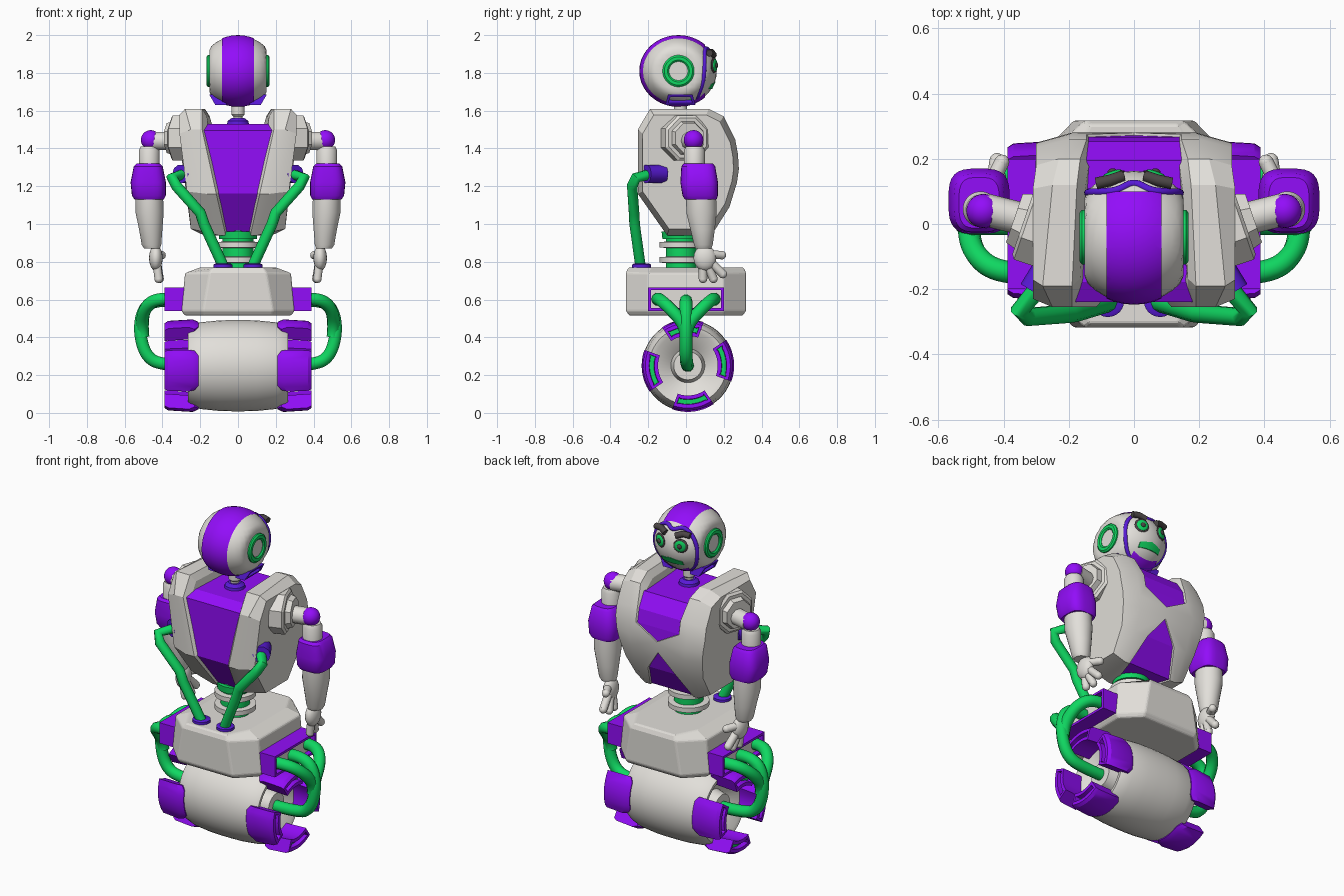
import bpy, bmesh, math
from mathutils import Vector, Matrix
from math import sin, cos, pi, radians, sqrt

if "Cube" in bpy.data.objects:
    bpy.data.objects.remove(bpy.data.objects["Cube"])


def material(name, c):
    m = bpy.data.materials.new(name)
    m.diffuse_color = (*c, 1)
    m.use_nodes = True
    m.node_tree.nodes["Principled BSDF"].inputs["Base Color"].default_value = m.diffuse_color
    return m


WHITE = material("warm_white", (0.76, 0.74, 0.70))
PURPLE = material("purple", (0.29, 0.004, 0.95))
VIOLET = material("violet_trim", (0.1, 0.01, 0.68))
GREEN = material("green", (0.005, 0.68, 0.12))
DARK = material("dark", (0.07, 0.06, 0.06))


def finish(name, bm, mats=None, smooth=35, bevel=0):
    bmesh.ops.recalc_face_normals(bm, faces=bm.faces)
    me = bpy.data.meshes.new(name)
    bm.to_mesh(me)
    bm.free()
    ob = bpy.data.objects.new(name, me)
    bpy.context.collection.objects.link(ob)
    for m in (mats if isinstance(mats, tuple) else (mats,)):
        me.materials.append(m or WHITE)
    if bevel:
        b = ob.modifiers.new("bevel", 'BEVEL')
        b.width, b.segments, b.limit_method = bevel, 2, 'ANGLE'
    if smooth:
        bpy.ops.object.select_all(action='DESELECT')
        ob.select_set(True)
        bpy.context.view_layer.objects.active = ob
        bpy.ops.object.shade_smooth_by_angle(angle=radians(smooth))
    return ob


def loft(name, rings, mats=None, s=1, smooth=35, bevel=0, recess=None):
    """Skin closed rings of points; recess = test picking faces to sink in, with second material."""
    bm = bmesh.new()
    vs = [[bm.verts.new((p[0] * s, p[1], p[2])) for p in r] for r in rings]
    n = len(vs[0])
    for a, b in zip(vs, vs[1:]):
        for i in range(n):
            bm.faces.new((a[i], a[(i + 1) % n], b[(i + 1) % n], b[i]))
    bm.faces.new(vs[0])
    bm.faces.new(vs[-1])
    if recess:
        bmesh.ops.recalc_face_normals(bm, faces=bm.faces)
        sel = [f for f in bm.faces if recess(f)]
        bmesh.ops.inset_region(bm, faces=sel, thickness=0.02, depth=0)
        bmesh.ops.inset_region(bm, faces=sel, thickness=0.002, depth=-0.03)
        for f in sel:
            f.material_index = 1
    return finish(name, bm, mats, smooth, bevel)


def ring(c, rx, ry, n=24, axis='z', power=1):
    out = []
    for i in range(n):
        a = 2 * pi * (i + 0.5) / n
        u, v = [math.copysign(abs(t) ** power, t) for t in (cos(a), sin(a))]
        d = (u * rx, v * ry, 0) if axis == 'z' else (0, u * rx, v * ry)
        out.append(Vector(c) + Vector(d))
    return out


def lathe(name, prof, c, mats=None, s=1, axis='z', n=32, **k):
    """prof: (distance along axis, radius)."""
    off = (lambda h: (0, 0, h)) if axis == 'z' else (lambda h: (h, 0, 0))
    return loft(name, [ring(Vector(c) + Vector(off(h)), r, r, n, axis) for h, r in prof], mats, s, **k)


def ball(name, c, r, mats=None, s=1, rot=None, cut=(), clamp=None, n=32):
    bm = bmesh.new()
    bmesh.ops.create_uvsphere(bm, u_segments=n, v_segments=n // 2, radius=1)
    bmesh.ops.scale(bm, vec=r, verts=bm.verts)
    if rot:
        bmesh.ops.rotate(bm, matrix=rot, verts=bm.verts)
    bmesh.ops.translate(bm, vec=(c[0] * s, c[1], c[2]), verts=bm.verts)
    for co, no in cut:
        bmesh.ops.bisect_plane(bm, geom=bm.verts[:] + bm.edges[:] + bm.faces[:],
                               plane_co=co, plane_no=no, clear_outer=True)
    if clamp:
        for v in bm.verts:
            v.co.x = max(-clamp, min(clamp, v.co.x))
    return finish(name, bm, mats)


def tube(name, pts, r, mats=None, s=1, nurbs=False, cyclic=False):
    cu = bpy.data.curves.new(name, 'CURVE')
    cu.dimensions, cu.bevel_depth, cu.bevel_resolution, cu.use_fill_caps = '3D', r, 3, True
    sp = cu.splines.new('NURBS' if nurbs else 'POLY')
    sp.points.add(len(pts) - 1)
    for p, q in zip(sp.points, pts):
        p.co = (q[0] * s, q[1], q[2], 1)
    sp.use_cyclic_u = cyclic
    if nurbs:
        sp.order_u, sp.use_endpoint_u, sp.resolution_u = 3, not cyclic, 6
    tmp = bpy.data.objects.new(name + "_path", cu)
    bpy.context.collection.objects.link(tmp)
    bpy.context.view_layer.update()
    bm = bmesh.new()
    bm.from_mesh(bpy.data.meshes.new_from_object(tmp.evaluated_get(bpy.context.evaluated_depsgraph_get())))
    bpy.data.objects.remove(tmp)
    return finish(name, bm, mats, 50)


# Head
HC, HR = (0, -0.04, 1.81), (0.2, 0.203, 0.186)


def on_face(x, z, lift=0.0):
    t = 1 - (x / HR[0]) ** 2 - ((z - HC[2]) / HR[2]) ** 2
    return (x, HC[1] + HR[1] * sqrt(max(t, 0)) + lift, z)


ball("head", HC, HR, clamp=0.152, n=40)
ball("head_stripe", HC, [r * 1.022 for r in HR], PURPLE, n=40,
     cut=[((0.085, 0, 0), (1, 0, 0)), ((-0.085, 0, 0), (-1, 0, 0)), ((0, 0.1, 0), (0, 1, 0))])
half = [(0.05, 1.935), (0.1, 1.91), (0.141, 1.85), (0.141, 1.76), (0.1, 1.68)]
loop = [(0, 1.91)] + half + [(0, 1.64)] + [(-x, z) for x, z in reversed(half)]
tube("face_trim", [on_face(x, z) for x, z in loop], 0.012, VIOLET, nurbs=True, cyclic=True)
loft("mouth", [[on_face(x, z, l) for z, l in ((1.715, -0.02), (1.715, 0.004), (1.755 - abs(x) * .2, 0.004),
     (1.755 - abs(x) * .2, -0.02))] for x in (-0.07, -0.035, 0, 0.035, 0.07)], GREEN)
lathe("neck", [(1.5, 0.025), (1.57, 0.025), (1.58, 0.035), (1.66, 0.035)], (0, -0.03, 0))
lathe("neck_collar", [(1.52, 0.06), (1.545, 0.055), (1.56, 0.035)], (0, -0.03, 0), VIOLET)

# Torso side outline: y, z, inner edge x, outer band x, side x
torso = [(-0.10, 0.94, 0.04, 0.10, 0.25), (-0.255, 1.16, 0.09, 0.17, 0.27), (-0.255, 1.50, 0.165, 0.25, 0.31),
         (-0.19, 1.61, 0.165, 0.28, 0.31), (0.12, 1.61, 0.15, 0.25, 0.31), (0.20, 1.57, 0.14, 0.23, 0.30),
         (0.26, 1.45, 0.12, 0.20, 0.30), (0.275, 1.37, 0.12, 0.20, 0.30), (0.28, 1.29, 0, 0.19, 0.29),
         (0.27, 1.22, 0, 0.18, 0.28), (0.23, 1.09, 0.07, 0.18, 0.26), (0.135, 0.94, 0.12, 0.18, 0.25)]


def core(k, y, z):
    return (k, y * (0.94 if y < 0 else 0.97), min(1.28 + (z - 1.28) * 0.98, 1.53))


loft("torso_core", [[core(e * (i + 0.03), y, z) for y, z, i, o, w in torso] for e in (-1, 1)], PURPLE, smooth=0)
lathe("waist", [(0.75, 0.082), (0.98, 0.082)], (0, -0.025, 0), GREEN)
lathe("waist_top", [(0.92, 0.1), (0.96, 0.105)], (0, -0.025, 0), GREEN)
for z in (0.81, 0.89):
    lathe("waist_ring", [(z - 0.017, 0.08), (z - 0.014, 0.115), (z + 0.014, 0.115), (z + 0.017, 0.08)], (0, -0.025, 0))


# Pelvis
def octagon(z, xf, xs, yf, ys):
    q = [(xf, -yf), (xs, -ys), (xs, ys), (xf, yf)]
    return [(x, y, z) for x, y in q + [(-x, -y) for x, y in q]]


loft("pelvis", [octagon(0.515, 0.18, 0.28, 0.30, 0.2), octagon(0.54, 0.185, 0.3, 0.318, 0.2),
                octagon(0.74, 0.15, 0.28, 0.318, 0.2), octagon(0.77, 0.135, 0.2, 0.305, 0.18)], smooth=0, bevel=0.008)

# Roller wheel
WC = (0, 0.01, 0.25)
side = [(0.25, 0.075), (0.19, 0.09), (0.26, 0.18), (0.265, 0.205), (0.25, 0.214), (0.2, 0.23), (0.1, 0.24), (0.03, 0.242)]
lathe("roller", [(-x, r) for x, r in side] + [(x, r) for x, r in reversed(side)], WC, axis='x', n=48)

for s, tag in ((1, "right_"), (-1, "left_")):
    # Head sides and face
    lathe(tag + "ear_ring", [(0.12, 0.05), (0.16, 0.05), (0.167, 0.058), (0.167, 0.075), (0.16, 0.084), (0.12, 0.084)],
          HC, GREEN, s, 'x')
    lathe(tag + "ear_disc", [(0.13, 0.052), (0.157, 0.052)], HC, None, s, 'x')
    loft(tag + "jaw_plate", [[(x, -0.03 + e * w, z) for x, z, w in ((0.06, 1.63, 0.08), (0.12, 1.63, 0.08),
         (0.152, 1.685, 0.065), (0.06, 1.685, 0.065))] for e in (-1, 1)], (VIOLET, GREEN), s, 0,
         recess=lambda f: abs(f.normal.x) > 0.7 and abs(f.calc_center_median().x) > 0.1)
    tilt = Matrix.Rotation(-s * 0.35, 3, 'Z')
    for nm, r, lift, m in (("eye_socket", 0.042, 0, DARK), ("eye", 0.033, 0.005, GREEN), ("pupil", 0.014, 0.013, DARK)):
        ball(tag + nm, on_face(0.068, 1.84, lift), (r, 0.009, r), m, s, tilt, n=20)
    tube(tag + "brow", [on_face(x, z, l) for x, z, l in ((0.035, 1.893, 0.008), (0.075, 1.91, 0.02), (0.115, 1.905, 0.035))],
         0.018, DARK, s)

    # Torso shell and shoulder
    def shrunk(x, y, z, k):
        return (x, y * k, 1.28 + (z - 1.28) * k)
    loft(tag + "torso_shell", [[shrunk(i, y, z, 0.88) for y, z, i, o, w in torso],
         [(i + (0.025 if i else 0), y, z) for y, z, i, o, w in torso],
         [(o, y, z) for y, z, i, o, w in torso],
         [shrunk(w, y, z, 0.9) for y, z, i, o, w in torso]], None, s, 22)
    pad = lathe(tag + "shoulder_pad", [(-0.06, 0.13), (0.015, 0.13), (0.025, 0.115), (0.025, 0.095), (0.055, 0.085)],
                (0, 0, 0), None, s, 'x', 8, smooth=0)
    pad.location = (0.315 * s, 0, 1.455)
    pad.rotation_euler = (0, 0, s * 0.33)
    tube(tag + "shoulder_rod", [(0.32, 0.01, 1.44), (0.46, 0.045, 1.44)], 0.05, None, s)

    # Arm
    ball(tag + "shoulder_ball", (0.462, 0.04, 1.445), (0.052,) * 3, PURPLE, s)
    lathe(tag + "upper_arm", [(1.28, 0.055), (1.39, 0.055), (1.41, 0.045)], (0.47, 0.045, 0), None, s)
    loft(tag + "elbow_guard", [ring((x, y, z), a, b, 28, power=0.6) for z, x, y, a, b in (
        (1.32, .475, .065, .062, .078), (1.305, .475, .065, .077, .09), (1.22, .475, .07, .094, .1),
        (1.15, .472, .075, .09, .094), (1.13, .47, .078, .078, .084))], PURPLE, s)
    loft(tag + "forearm", [ring((x, y, z), a, b) for z, x, y, a, b in (
        (1.15, .47, .08, .074, .08), (1.06, .468, .082, .075, .081), (0.97, .462, .088, .062, .065),
        (0.89, .458, .092, .052, .05), (0.87, .455, .092, .042, .042))], None, s)

    # Hand
    ball(tag + "palm", (0.435, 0.1, 0.82), (0.036, 0.06, 0.068), None, s, n=20)
    for a, b in (((.43, .13, .80), (.42, .195, .735)), ((.43, .11, .79), (.415, .145, .71)),
                 ((.43, .09, .79), (.42, .09, .71)), ((.44, .12, .84), (.405, .19, .835))):
        tube(tag + "finger", [a, b], 0.023, None, s)
        ball(tag + "fingertip", b, (0.023,) * 3, None, s, n=12)

    # Back hose with sockets
    tube(tag + "hose_socket", [(0.25, -0.12, 1.265), (0.305, -0.21, 1.265)], 0.05, VIOLET, s)
    tube(tag + "back_hose", [(0.28, -0.18, 1.265), (0.35, -0.265, 1.245), (0.325, -0.285, 1.2), (0.2, -0.275, 1.06),
                             (0.18, -0.272, 1.0), (0.075, -0.24, 0.77)], 0.029, GREEN, s)
    lathe(tag + "hose_base", [(0.755, 0.05), (0.785, 0.05), (0.79, 0.042)], (0.08, -0.235, 0), VIOLET, s)

    # Hip frame and leg hoses
    loft(tag + "hip_frame", [[(x, e * y, z) for x, y, z in ((0.25, 0.2, 0.54), (0.388, 0.2, 0.54),
         (0.388, 0.2, 0.665), (0.25, 0.2, 0.665))] for e in (-1, 1)], (PURPLE, None), s, 0,
         recess=lambda f: abs(f.calc_center_median().x) > 0.37)
    tube(tag + "leg_hose", [(.34, 0, .59), (.42, 0, .60), (.50, 0, .56), (.525, 0, .44), (.49, 0, .30), (.40, .005, .25),
                            (.2, .01, .25)], 0.034, GREEN, s, True)
    for y in (-0.15, 0.15):
        tube(tag + "hose_branch", [(.34, y, .6), (.42, y, .61), (.495, y * .6, .56), (.51, 0, .46), (.503, 0, .4)],
             0.034, GREEN, s, True)

    # Tread blocks around the roller ends
    for q in range(4):
        rings = []
        for i in range(9):
            t = radians(7 + 90 * q - 27 + 54 * i / 8)
            e = 0.02 if i in (0, 8) else 0
            rings.append([(x, WC[1] + r * cos(t), WC[2] + r * sin(t)) for x, r in
                          ((0.21 + e, 0.17), (0.388, 0.158), (0.388, 0.225), (0.37, 0.237), (0.24 + e, 0.245), (0.21 + e, 0.232))])
        loft(tag + "tread_block", rings, (PURPLE, GREEN), s, 30,
             recess=lambda f: abs(f.normal.x) > 0.9 and abs(f.calc_center_median().x) > 0.38)
